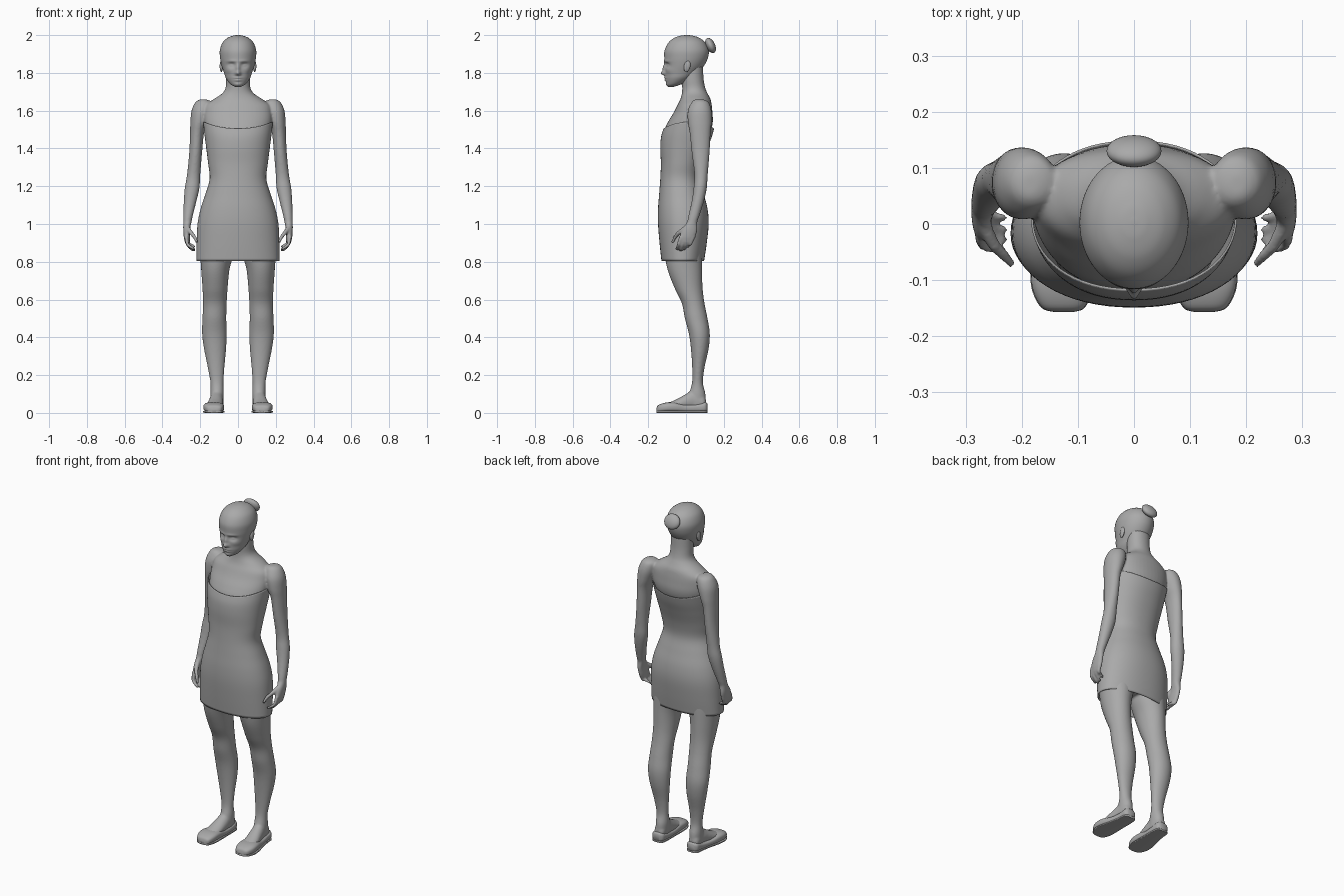
import bpy, bmesh, math
from mathutils import Matrix, Vector

default = bpy.data.objects.get("Cube")
if default:
    bpy.data.objects.remove(default, do_unlink=True)

grey = bpy.data.materials.new("plain_grey")
grey.use_nodes = True
grey.diffuse_color = (0.4, 0.4, 0.4, 1)
grey.node_tree.nodes["Principled BSDF"].inputs["Base Color"].default_value = (0.4, 0.4, 0.4, 1)


def spline(rows, steps):
    """Smooth in-between rows through the given rows."""
    rows = [Vector(row) / 100 for row in rows]
    padded = [rows[0]] + rows + [rows[-1]]
    result = []
    for a, b, c, d in zip(padded, padded[1:], padded[2:], padded[3:]):
        for i in range(steps):
            t = i / steps
            result.append(b + ((c - a) * t + (2 * a - 5 * b + 4 * c - d) * t ** 2
                               + (3 * b - a - 3 * c + d) * t ** 3) / 2)
    return result + [rows[-1]]


def loft(bm, rows, along="z", side=1, segments=48, steps=5, power=1.0, capped=True):
    """Skin of oval sections; a row is position, then low and high extent on both other axes."""
    rings = []
    for pos, a0, a1, b0, b1 in spline(rows, steps):
        ring = []
        for k in range(segments):
            angle = math.tau * k / segments
            c, s = math.cos(angle), math.sin(angle)
            a = (a0 + a1) / 2 + (a1 - a0) / 2 * math.copysign(abs(c) ** power, c)
            b = (b0 + b1) / 2 + (b1 - b0) / 2 * math.copysign(abs(s) ** power, s)
            point = (a * side, b, pos) if along == "z" else (a * side, pos, b)
            ring.append(bm.verts.new(point))
        rings.append(ring)
    for low, high in zip(rings, rings[1:]):
        for k in range(segments):
            j = (k + 1) % segments
            bm.faces.new((low[k], low[j], high[j], high[k]))
    if capped:
        bm.faces.new(rings[0])
        bm.faces.new(rings[-1])


def symmetric(rows):
    """Turn (position, half width, low, high) into full rows."""
    return [(z, -w, w, low, high) for z, w, low, high in rows]


def finger(bm, points, thick, thin, side):
    """Tapered chain of overlapping balls, fused later by the remesh."""
    path = spline(points, 6)
    for i, p in enumerate(path):
        radius = thick + (thin - thick) * i / (len(path) - 1)
        place = Matrix.Translation((p.x * side, p.y, p.z))
        bmesh.ops.create_icosphere(bm, subdivisions=2, radius=radius, matrix=place)


def ball(bm, centre, size, tilt=0):
    place = (Matrix.Translation(centre) @ Matrix.Rotation(tilt, 4, "X")
             @ Matrix.Diagonal((*size, 1)))
    bmesh.ops.create_uvsphere(bm, u_segments=32, v_segments=20, radius=1, matrix=place)


def finish(bm, name):
    bmesh.ops.recalc_face_normals(bm, faces=bm.faces)
    mesh = bpy.data.meshes.new(name)
    bm.to_mesh(mesh)
    bm.free()
    mesh.materials.append(grey)
    mesh.shade_smooth()
    obj = bpy.data.objects.new(name, mesh)
    bpy.context.collection.objects.link(obj)
    return obj


# Body: torso, neck, arms, hands, legs and feet fused into one skin
TORSO = [(86, 12, -9, 8), (95, 19, -12, 9), (105, 18, -12, 9), (124, 13, -11, 6),
         (140, 15, -12, 9), (149, 17, -11.5, 13), (154, 18, -9.5, 14.2), (159, 18, -6.5, 14),
         (163, 17, -4.5, 13.6), (166, 13, -3, 13), (169, 8.5, -2.2, 11.5),
         (172, 6.6, -2, 10.2), (177, 6.3, -2.2, 9.3), (184, 6.3, -2, 9)]
ARM = [(166, 17, 20, 5, 9), (164.5, 14, 22.5, 3, 12), (160, 14, 24.6, 1, 13.5),
       (154, 16, 25.2, 1, 13.6), (148, 18, 25.4, 2, 13), (138, 19, 25.8, 3, 12.5),
       (126, 20, 27, 4.5, 11.5), (119, 20.4, 28.2, 4, 11), (112, 22, 28.7, 3, 9.5),
       (104, 24, 29, 1.2, 7), (101, 24.6, 29, 0.5, 6), (97, 25.4, 29, -2, 6),
       (93, 25.4, 28.7, -3.4, 5), (90, 25.6, 28, -3, 3.6)]
LEG = [(96, 3, 19, -11, 8), (86, 2, 20, -11.5, 8.5), (76, 4.5, 19.5, -9.8, 8.5),
       (66, 5.5, 18.8, -6, 8.8), (58, 6, 18.5, -2.2, 9.8), (50, 6.2, 18.8, -0.6, 11.4),
       (42, 6, 19, 1.5, 12.6), (34, 6.3, 18, 2.6, 12), (24, 7.2, 16, 3.3, 9.8),
       (16, 7.7, 14.6, 3.2, 9), (10, 7.5, 14.6, 1.5, 10.3), (4, 7.8, 14.6, 0, 10.5)]
FOOT = [(-14, 10, 15, 1, 3), (-10, 8.2, 17, 1, 5), (-5, 8, 16.5, 1, 7.2),
        (0, 7.8, 15.5, 1, 10), (4, 7.8, 14.8, 1, 12), (9, 8.2, 14.3, 1, 10),
        (10.5, 9.5, 13, 2, 7)]

bm = bmesh.new()
loft(bm, symmetric(TORSO), power=0.95)
for side in (1, -1):
    loft(bm, ARM, side=side)
    loft(bm, LEG, side=side)
    loft(bm, FOOT, along="y", side=side)
    for i in range(4):
        base, tip = 3.6 - 2.1 * i, 1.6 - 2 * i
        drop = (2, 0.6, 0, 0.8)[i]
        finger(bm, [(27.4, base, 93), (26.8, base - 1.2, 89.5), (25, tip, 87 + drop),
                    (23.2, tip - 0.5, 86 + drop)], 0.0105, 0.0075, side)
    finger(bm, [(26.8, 0, 98), (25, -3.6, 95.5), (23, -5.8, 93), (21.9, -7, 90.5)],
           0.014, 0.008, side)
body = finish(bm, "body")
remesh = body.modifiers.new("fuse", "REMESH")
remesh.mode = "VOXEL"
remesh.voxel_size = 0.0055
remesh.use_smooth_shade = True
soften = body.modifiers.new("soften", "SMOOTH")
soften.factor = 0.5
soften.iterations = 6

# Head, with facial features pushed out of or into the front of an egg shape
HEAD = [(172.6, 1.5, -9.3, -6.5), (174, 4, -10.2, -2), (177, 6.3, -10.8, 3),
        (180, 7.4, -11, 6.5), (184, 8.7, -11.2, 9.7), (188, 9.5, -11.5, 11.6),
        (192, 9.6, -11.3, 12), (196, 8.2, -9.3, 10.2), (198.5, 5.6, -6.3, 7.2),
        (199.7, 2.6, -2.8, 3.6), (200, 0.5, 0, 1)]
FEATURES = {  # across, height, half width, half height, push
    "nose_tip": (0, 1.798, 0.014, 0.012, 0.021),
    "nose_bridge": (0, 1.825, 0.011, 0.022, 0.012),
    "socket": (0.034, 1.842, 0.019, 0.012, -0.014),
    "eyeball": (0.035, 1.84, 0.012, 0.006, 0.007),
    "brow": (0.03, 1.862, 0.028, 0.007, 0.004),
    "cheekbone": (0.052, 1.812, 0.02, 0.016, 0.004),
    "upper_lip": (0, 1.774, 0.021, 0.005, 0.007),
    "lower_lip": (0, 1.761, 0.018, 0.005, 0.007),
    "chin": (0, 1.738, 0.02, 0.01, 0.005),
}
bm = bmesh.new()
loft(bm, symmetric(HEAD), segments=128, steps=9)
for v in bm.verts:
    if v.co.y < -0.02:
        x, z = abs(v.co.x), v.co.z
        v.co.y -= sum(push * math.exp(-((x - cx) / w) ** 2 - ((z - cz) / h) ** 2)
                      for cx, cz, w, h, push in FEATURES.values())
finish(bm, "head")

# Ears
for name, side in (("left_ear", 1), ("right_ear", -1)):
    bm = bmesh.new()
    ball(bm, (0.088 * side, 0.006, 1.835), (0.009, 0.017, 0.031), math.radians(-12))
    finish(bm, name)

# Hair bun
bm = bmesh.new()
ball(bm, (0, 0.13, 1.945), (0.049, 0.024, 0.043), math.radians(25))
finish(bm, "hair_bun")

# Strapless dress, open at hem and neckline
DRESS = [(80.5, 22, -13, 9.6), (90, 21.9, -14, 11), (100, 21.4, -14.8, 12),
         (108, 19.8, -14.8, 11.4), (116, 17.2, -14.2, 9.4), (124, 15, -13.6, 7.6),
         (132, 15.8, -13.3, 8.8), (140, 16.8, -13.6, 11.4), (146, 17.8, -13.2, 13.6),
         (150.5, 18.4, -11.9, 14.9)]
bm = bmesh.new()
loft(bm, symmetric(DRESS), segments=64, power=0.92, capped=False)
for v in bm.verts:
    rise = max(0, (v.co.z - 1.4) / 0.105)
    v.co.z += 0.035 * rise * (v.co.x / 0.184) ** 2
dress = finish(bm, "dress")
thickness = dress.modifiers.new("cloth", "SOLIDIFY")
thickness.thickness = 0.004

# Flat shoes with thin soles
SHOE = [(-15.7, 11, 14, 0.8, 2), (-14.8, 8.8, 16.5, 0.3, 4), (-11, 7.5, 18.2, 0.3, 5.4),
        (-6, 7.3, 18, 0.3, 5.6), (0, 7.4, 16.5, 0.3, 4.4), (6, 7.4, 15.4, 0.3, 4.8),
        (10, 7.8, 15, 0.3, 5.8), (11.3, 9.3, 13.6, 0.8, 5)]
SOLE = [(y, x0 - 0.15, x1 + 0.15, 0, 1.2) for y, x0, x1, *_ in SHOE]
for name, side in (("left", 1), ("right", -1)):
    for part, rows, power in (("shoe", SHOE, 0.7), ("sole", SOLE, 0.4)):
        bm = bmesh.new()
        loft(bm, rows, along="y", side=side, power=power)
        finish(bm, f"{name}_{part}")
